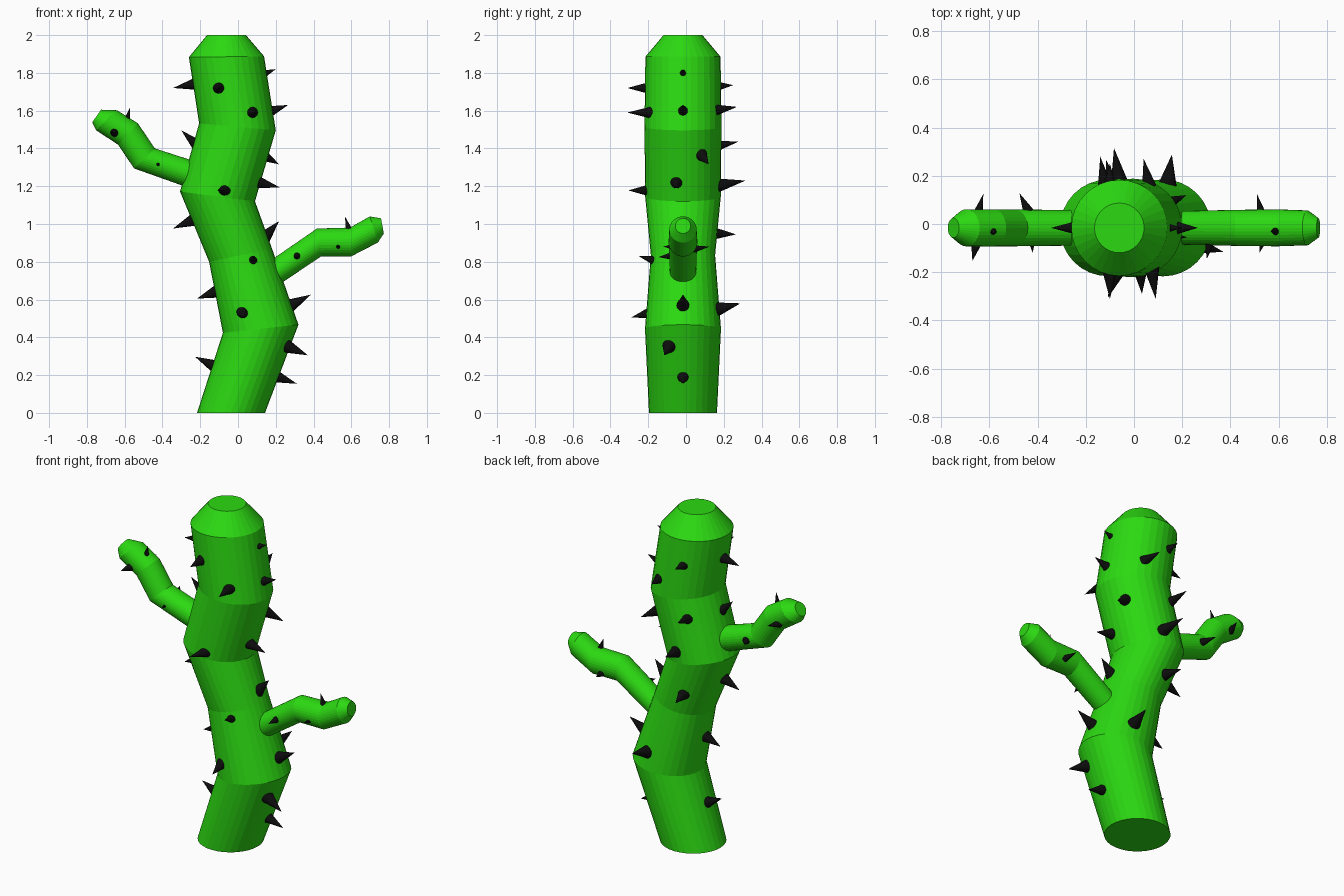
import bpy, bmesh, math
from mathutils import Vector

YC = -0.016  # centre plane of the plant


def material(name, rgb):
    m = bpy.data.materials.new(name)
    m.diffuse_color = (*rgb, 1)
    return m


GREEN = material("green", (0.025, 0.70, 0.006))
BLACK = material("black", (0.004, 0.004, 0.004))


def finish(name, bm, mat):
    bmesh.ops.recalc_face_normals(bm, faces=bm.faces)
    me = bpy.data.meshes.new(name)
    bm.to_mesh(me)
    bm.free()
    me.materials.append(mat)
    ob = bpy.data.objects.new(name, me)
    bpy.context.collection.objects.link(ob)
    return ob


def tube(name, rings, sides=32):
    """Bent tube: each ring is given by its two silhouette points in x, z."""
    bm = bmesh.new()
    loops = []
    for x0, z0, x1, z1 in rings:
        c = Vector(((x0 + x1) / 2, YC, (z0 + z1) / 2))
        h = Vector(((x1 - x0) / 2, 0, (z1 - z0) / 2))
        d = Vector((0, h.length, 0))
        loops.append([bm.verts.new(c + h * math.cos(a) + d * math.sin(a))
                      for a in (2 * math.pi * i / sides for i in range(sides))])
    for p, q in zip(loops, loops[1:]):
        for i in range(sides):
            j = (i + 1) % sides
            bm.faces.new((p[i], p[j], q[j], q[i]))
    bm.faces.new(loops[0])
    bm.faces.new(loops[-1])
    return finish(name, bm, GREEN)


def spike(bm, base, tip, r, sides=16):
    base, tip = Vector(base), Vector(tip)
    d = (tip - base).normalized()
    base = base - d * 0.015
    u = d.orthogonal().normalized()
    v = d.cross(u)
    ring = [bm.verts.new(base + r * (u * math.cos(a) + v * math.sin(a)))
            for a in (2 * math.pi * i / sides for i in range(sides))]
    top = bm.verts.new(tip)
    for i in range(sides):
        bm.faces.new((ring[i], ring[(i + 1) % sides], top))
    bm.faces.new(ring)


def spikes(name, items):
    bm = bmesh.new()
    for b, t, r in items:
        spike(bm, b, t, r)
    finish(name, bm, BLACK)


# Trunk with bevelled flat top
tube("trunk", [(-.217, 0, .143, 0), (-.08, .424, .32, .467), (-.153, .80, .18, .87),
               (-.307, 1.172, .09, 1.12), (-.206, 1.533, .20, 1.496),
               (-.26, 1.883, .138, 1.888), (-.164, 2, .042, 2)])

# Two side arms, rooted inside the trunk
tube("left_arm", [(-.20, 1.17, -.16, 1.31), (-.55, 1.294, -.44, 1.40), (-.635, 1.42, -.53, 1.533),
                  (-.751, 1.496, -.64, 1.602), (-.772, 1.538, -.725, 1.605)])
tube("right_arm", [(.13, .62, .09, .75), (.439, .828, .418, .976), (.598, .828, .593, .981),
                   (.741, .902, .698, 1.04), (.772, .95, .757, 1.03)])

# Trunk spikes: base, tip, radius
spikes("front_spikes", [
    ((-.10, -.20, 1.72), (-.10, -.31, 1.72), .034),
    ((.074, -.19, 1.59), (.09, -.31, 1.59), .034),
    ((-.07, -.20, 1.178), (-.108, -.305, 1.178), .034),
    ((.079, -.18, .81), (.085, -.25, .83), .025),
    ((.026, -.19, .53), (.033, -.29, .505), .034)])
spikes("back_spikes", [
    ((-.10, .17, 1.73), (-.10, .25, 1.735), .028),
    ((.06, .17, 1.605), (.04, .27, 1.62), .03),
    ((-.12, .15, 1.41), (-.14, .28, 1.437), .034),
    ((-.06, .17, 1.205), (-.083, .315, 1.23), .04),
    ((-.09, .15, .95), (-.115, .265, .945), .036),
    ((.14, .17, .55), (.157, .288, .58), .04)])
spikes("left_spikes", [
    ((-.235, YC, 1.74), (-.344, YC, 1.72), .033),
    ((-.225, YC, 1.425), (-.30, YC, 1.496), .033),
    ((-.24, YC, 1.02), (-.344, YC, .976), .036),
    ((-.12, YC, .64), (-.217, YC, .605), .036),
    ((-.13, YC, .25), (-.227, YC, .297), .036)])
spikes("right_spikes", [
    ((.15, YC, 1.80), (.20, YC, 1.82), .02),
    ((.18, YC, 1.60), (.265, YC, 1.63), .03),
    ((.14, .085, 1.36), (.217, .12, 1.316), .033),
    ((.11, -.05, 1.22), (.22, -.055, 1.194), .036),
    ((.15, YC, .94), (.217, YC, 1.015), .036),
    ((.28, YC, .57), (.386, YC, .626), .038),
    ((.265, -.09, .35), (.37, -.115, .305), .038),
    ((.21, YC, .19), (.312, YC, .154), .034)])

# Arm spikes
spikes("arm_spikes", [
    ((-.423, -.085, 1.316), (-.42, -.12, 1.316), .014),
    ((-.655, -.085, 1.485), (-.67, -.153, 1.485), .025),
    ((-.587, -.03, 1.55), (-.571, -.037, 1.618), .02),
    ((-.643, .055, 1.48), (-.625, .124, 1.49), .022),
    ((-.435, .045, 1.325), (-.475, .128, 1.34), .028),
    ((.312, -.085, .83), (.302, -.145, .825), .022),
    ((.53, -.085, .88), (.52, -.12, .88), .015),
    ((.525, .055, .87), (.51, .124, .88), .02),
    ((.585, -.03, .98), (.566, -.03, 1.04), .018)])
